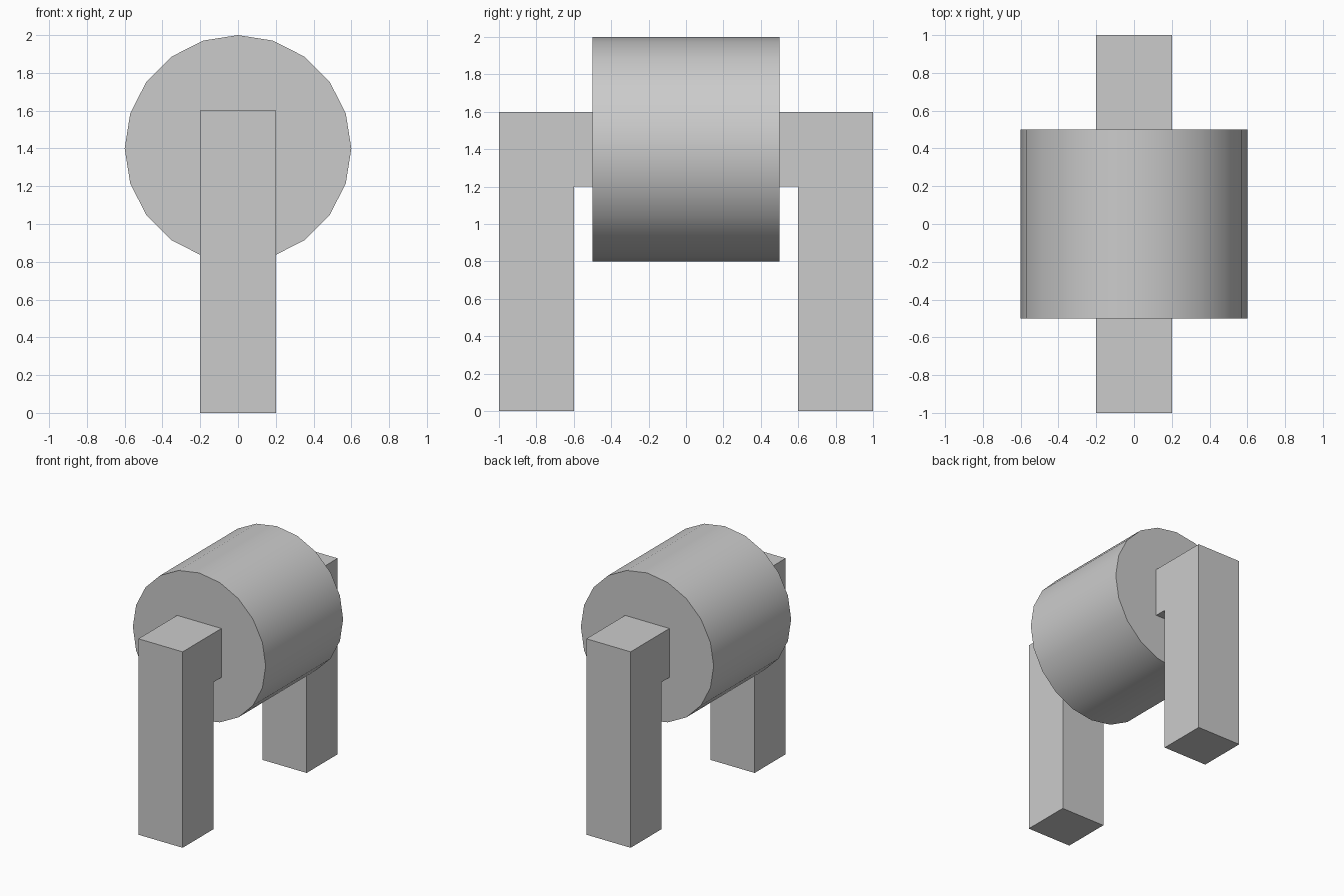
import bpy, bmesh
from math import radians
from mathutils import Matrix

if "Cube" in bpy.data.objects:
    bpy.data.objects.remove(bpy.data.objects["Cube"])


def add_object(name, bm):
    bmesh.ops.recalc_face_normals(bm, faces=bm.faces)
    mesh = bpy.data.meshes.new(name)
    bm.to_mesh(mesh)
    bm.free()
    obj = bpy.data.objects.new(name, mesh)
    bpy.context.collection.objects.link(obj)
    return obj


# Support frame: arch profile (y, z), mirrored in y, extruded across x;
# its crossbar runs through the drum as the axle
half = [(0.6, 1.2), (0.6, 0), (1, 0), (1, 1.6)]
profile = half + [(-y, z) for y, z in reversed(half)]
bm = bmesh.new()
face = bm.faces.new([bm.verts.new((-0.2, y, z)) for y, z in profile])
ext = bmesh.ops.extrude_face_region(bm, geom=[face], use_keep_orig=True)
side = [g for g in ext["geom"] if isinstance(g, bmesh.types.BMVert)]
bmesh.ops.translate(bm, verts=side, vec=(0.4, 0, 0))
add_object("support_frame", bm)

# Drum: 20-sided cylinder lying along y, smooth sides with sharp rims
bm = bmesh.new()
bmesh.ops.create_cone(
    bm, cap_ends=True, segments=20, radius1=0.6, radius2=0.6, depth=1,
    matrix=Matrix.Translation((0, 0, 1.4)) @ Matrix.Rotation(radians(90), 4, "X"))
drum = add_object("drum", bm)
bpy.context.view_layer.objects.active = drum
drum.select_set(True)
bpy.ops.object.shade_smooth_by_angle(angle=radians(30))
